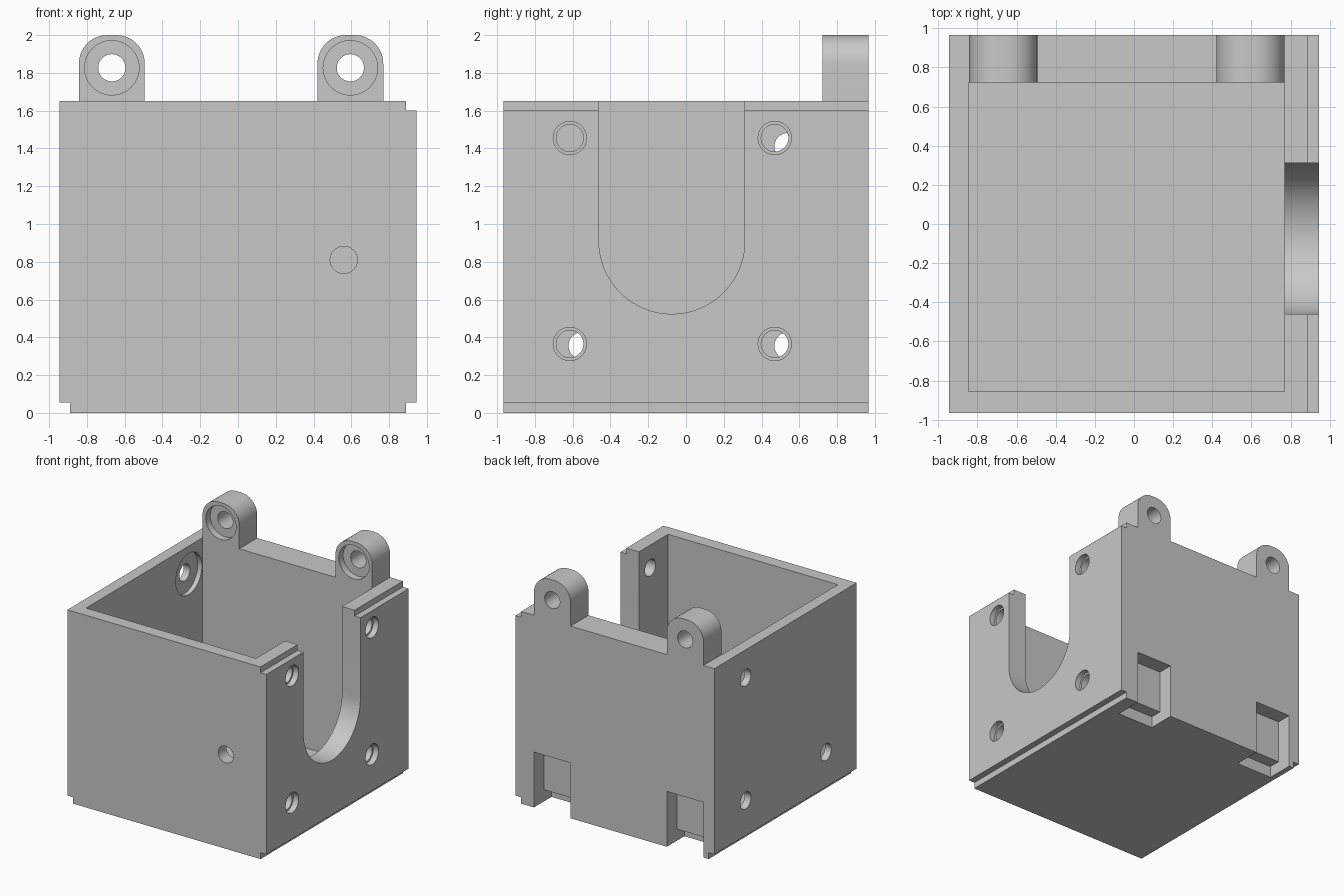
import bpy, math
from mathutils import Matrix, Vector

old = bpy.data.objects.get("Cube")
if old:
    bpy.data.objects.remove(old, do_unlink=True)

grey = bpy.data.materials.new("plain grey")
grey.use_nodes = True
colour = (0.58, 0.58, 0.58, 1)
grey.diffuse_color = colour
grey.node_tree.nodes["Principled BSDF"].inputs["Base Color"].default_value = colour


def prism(name, outline, axis, lo, hi):
    """Extrude a 2D outline along x (outline is y,z) or along y (outline is x,z)."""
    def place(p, t):
        return (t, p[0], p[1]) if axis == "x" else (p[0], t, p[1])
    n = len(outline)
    verts = [place(p, lo) for p in outline] + [place(p, hi) for p in outline]
    faces = [list(range(n)), list(range(2 * n - 1, n - 1, -1))]
    faces += [[i, i + n, (i + 1) % n + n, (i + 1) % n] for i in range(n)]
    if axis == "x":
        faces = [f[::-1] for f in faces]
    mesh = bpy.data.meshes.new(name)
    mesh.from_pydata(verts, [], faces)
    mesh.materials.append(grey)
    obj = bpy.data.objects.new(name, mesh)
    bpy.context.collection.objects.link(obj)
    return obj


def arc(cx, cz, r, start, end, steps):
    angles = [math.radians(start + (end - start) * i / steps) for i in range(steps + 1)]
    return [(cx + r * math.cos(a), cz + r * math.sin(a)) for a in angles]


def rect(a0, a1, z0, z1):
    return [(a0, z0), (a1, z0), (a1, z1), (a0, z1)]


def cut(target, outline, axis, lo, hi):
    """Subtract a prism from the target and discard the cutter."""
    cutter = prism("cutter", outline, axis, lo, hi)
    cutter.hide_render = True
    mod = target.modifiers.new("cut", "BOOLEAN")
    mod.operation = "DIFFERENCE"
    mod.solver = "EXACT"
    mod.object = cutter
    bpy.context.view_layer.update()
    graph = bpy.context.evaluated_depsgraph_get()
    mesh = bpy.data.meshes.new_from_object(target.evaluated_get(graph))
    target.modifiers.clear()
    target.data = mesh
    bpy.data.objects.remove(cutter, do_unlink=True)


def drill(target, a, z, r, axis, lo, hi):
    cut(target, arc(a, z, r, 0, 360, 48)[:-1], axis, lo, hi)


W, D, H = 0.945, 0.965, 1.65      # half width, half depth, wall height
STEP, EDGE = 0.055, 0.89          # rebates along the side edges
IN_L, IN_R, IN_F, IN_B = -0.845, 0.77, -0.855, 0.722
FLOOR = 0.11
LUGS = (-0.668, 0.595)
LUG_HALF, HOLE = 0.174, 0.072

# Box with rebated side edges
box = prism("box_body", [(-EDGE, 0), (EDGE, 0), (EDGE, STEP), (W, STEP),
                         (W, H - STEP + 0.005), (EDGE, H - STEP + 0.005),
                         (EDGE, H), (-W, H), (-W, STEP), (-EDGE, STEP)], "y", -D, D)
cut(box, rect(IN_L, IN_R, FLOOR, 3), "y", IN_F, IN_B)

# Round-bottomed slot in the thick side wall
cut(box, arc(-0.075, 0.91, 0.386, 180, 360, 40) + [(0.311, 3), (-0.461, 3)], "x", 0.6, 1.2)

# Stepped screw holes in the thick side wall
for y in (-0.615, 0.47):
    for z in (0.365, 1.455):
        drill(box, y, z, HOLE, "x", 0.6, 1.2)
        drill(box, y, z, 0.088, "x", W - 0.05, 1.2)

# Holes with wide inner recesses in the thin side wall
for y, z in ((0.54, 1.41), (0.54, 0.355), (-0.55, 0.355)):
    drill(box, y, z, HOLE, "x", -1.2, -0.7)
    drill(box, y, z, 0.177, "x", IN_L - 0.04, -0.7)

# Front wall hole
drill(box, 0.56, 0.81, HOLE, "y", -1.2, -0.7)

# Back pockets, undercut at the bottom
for x in LUGS:
    cut(box, rect(x - LUG_HALF, x + LUG_HALF, -0.2, 0.475), "y", D - 0.135, 1.2)
    cut(box, rect(x - LUG_HALF, x + LUG_HALF, -0.2, 0.1), "y", IN_B + 0.005, 1.2)

# Mounting lugs with counterbored holes
parts = [box]
for side, x in zip(("right", "left"), LUGS):
    r = 0.15
    top = arc(x + LUG_HALF - r, 2 - r, r, 0, 90, 14) + arc(x - LUG_HALF + r, 2 - r, r, 90, 180, 14)
    lug = prism(side + "_mounting_lug", [(x - LUG_HALF, H), (x + LUG_HALF, H)] + top, "y", IN_B, D)
    drill(lug, x, 1.827, HOLE, "y", 0.5, 1.2)
    drill(lug, x, 1.827, 0.144, "y", 0.5, IN_B + 0.06)
    parts.append(lug)

# Smooth the curved walls, keep edges crisp
bpy.ops.object.select_all(action="DESELECT")
for obj in parts:
    obj.select_set(True)
bpy.context.view_layer.objects.active = box
bpy.ops.object.shade_smooth_by_angle(angle=math.radians(30))
